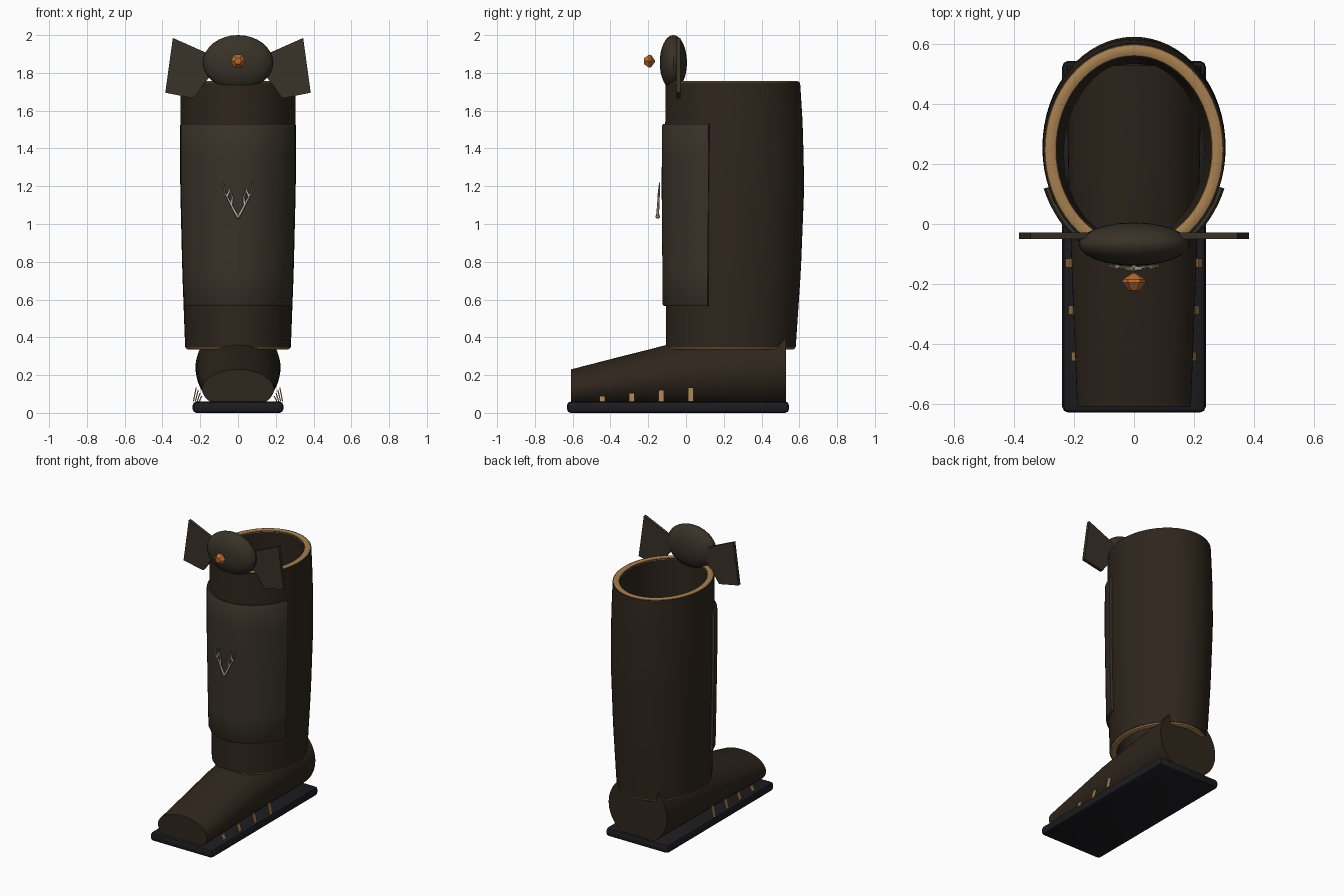
import bpy, bmesh, math
from mathutils import Vector

if "Cube" in bpy.data.objects:
    bpy.data.objects.remove(bpy.data.objects["Cube"])


def material(name, rgb):
    m = bpy.data.materials.new(name)
    m.diffuse_color = (*rgb, 1)
    m.use_nodes = True
    m.node_tree.nodes["Principled BSDF"].inputs["Base Color"].default_value = m.diffuse_color
    return m


LEATHER = material("leather", (0.028, 0.019, 0.012))
PLATE = material("plate", (0.04, 0.032, 0.021))
RUBBER = material("rubber", (0.012, 0.011, 0.014))
BRONZE = material("bronze", (0.38, 0.21, 0.08))
BONE = material("bone", (0.42, 0.38, 0.31))
AMBER = material("amber", (0.5, 0.15, 0.025))


def finish(name, bm, mat, smooth=True):
    bmesh.ops.recalc_face_normals(bm, faces=bm.faces)
    me = bpy.data.meshes.new(name)
    bm.to_mesh(me)
    bm.free()
    ob = bpy.data.objects.new(name, me)
    bpy.context.collection.objects.link(ob)
    me.materials.append(mat)
    if smooth:
        bpy.ops.object.select_all(action='DESELECT')
        ob.select_set(True)
        bpy.context.view_layer.objects.active = ob
        bpy.ops.object.shade_smooth_by_angle(angle=math.radians(35))
    return ob


def loft(rings, closed_ring=True, closed_path=False, caps=False):
    """Bridge a list of equal-length point rings."""
    bm = bmesh.new()
    vs = [[bm.verts.new(p) for p in r] for r in rings]
    n = len(vs[0])
    for i in range(len(vs) if closed_path else len(vs) - 1):
        a, b = vs[i], vs[(i + 1) % len(vs)]
        for j in range(n if closed_ring else n - 1):
            k = (j + 1) % n
            bm.faces.new((a[j], a[k], b[k], b[j]))
    if caps:
        bm.faces.new(vs[0])
        bm.faces.new(vs[-1])
    return bm


def shaft_dims(z):
    """Half width, half depth and centre y of the shaft at height z."""
    keys = [(0.35, 0.28, 0.343, 0.238), (0.75, 0.295, 0.358, 0.25),
            (1.2, 0.306, 0.369, 0.257), (1.53, 0.306, 0.364, 0.254), (1.75, 0.303, 0.356, 0.248)]
    z = min(max(z, 0.35), 1.75)
    for a, b in zip(keys, keys[1:]):
        if z <= b[0]:
            t = (z - a[0]) / (b[0] - a[0])
            return [p + (q - p) * t for p, q in zip(a[1:], b[1:])]


def shaft_point(z, ang, off=0.0):
    rx, ry, cy = shaft_dims(z)
    return Vector(((rx + off) * math.cos(ang), cy + (ry + off) * math.sin(ang), z))


TURN = [math.tau * i / 64 for i in range(64)]

# sole
bm = bmesh.new()
bmesh.ops.create_cube(bm, size=1)
for v in bm.verts:
    v.co = (v.co.x * 0.48, v.co.y * 1.175 - 0.0425, v.co.z * 0.06 + 0.03)
bmesh.ops.bevel(bm, geom=bm.edges[:], offset=0.02, segments=2, profile=0.5, affect='EDGES')
finish("sole", bm, RUBBER)

# foot: elliptical sections from toe to heel (y, half width, top z)
rings = []
for y, w, top in [(-0.61, 0.19, 0.23), (-0.35, 0.2, 0.297), (-0.1, 0.21, 0.36),
                  (0.2, 0.22, 0.41), (0.53, 0.225, 0.46)]:
    c, h = (top + 0.02) / 2, (top - 0.02) / 2
    rings.append([(w * math.cos(a), y, c + h * math.sin(a)) for a in TURN])
finish("foot", loft(rings, caps=True), LEATHER)

# stitches along both sides of the foot
for side in (-1, 1):
    for i, top in enumerate([0.09, 0.105, 0.12, 0.135]):
        y = -0.443 + 0.156 * i
        xt = 0.188 + 0.01 * i
        bm = loft([[(side * (x + d), y + s, z) for d, s in
                    [(0, -0.015), (0.006, -0.015), (0.006, 0.015), (0, 0.015)]]
                   for x, z in [(xt + 0.015, 0.06), (xt, top)]], caps=True)
        finish(f"stitch_{'right' if side > 0 else 'left'}_{i + 1}", bm, BRONZE, False)

# shaft: hollow tube, outer wall up, inner wall down
zs = [0.35 + 1.4 * i / 16 for i in range(17)]
rings = [[shaft_point(z, a) for a in TURN] for z in zs]
rings += [[shaft_point(z, a, -0.045) for a in TURN] for z in reversed(zs)]
finish("shaft", loft(rings, closed_path=True), LEATHER)

# bronze trim on both shaft openings
for name, z in (("top_trim", 1.745), ("bottom_trim", 0.347)):
    rings = []
    for a in TURN:
        rings.append([shaft_point(z, a, -0.024 + 0.022 * math.cos(t)) + Vector((0, 0, 0.013 * math.sin(t)))
                      for t in [math.tau * k / 10 for k in range(10)]])
    finish(name, loft(rings, closed_path=True), BRONZE)

# shin plate wrapped around the front
span = math.radians(69)
angs = [-math.pi / 2 + span * (i / 16 - 1) for i in range(33)]
rings = []
for a in angs:
    rings.append([shaft_point(0.565, a, -0.005), shaft_point(0.565, a, 0.01)]
                 + [shaft_point(z, a, 0.017) for z in (0.575, 0.75, 0.9, 1.05, 1.2, 1.35, 1.52)]
                 + [shaft_point(1.53, a, 0.01), shaft_point(1.53, a, -0.005)])
finish("shin_plate", loft(rings, caps=True), PLATE)

# crest dome above the front edge
bm = bmesh.new()
bmesh.ops.create_uvsphere(bm, u_segments=24, v_segments=16, radius=1)
for v in bm.verts:
    v.co = (v.co.x * 0.185, v.co.y * 0.072 - 0.067, v.co.z * 0.145 + 1.855)
finish("crest_dome", bm, PLATE)

# crest wings
outline = [(0.08, 1.86), (0.16, 1.92), (0.345, 1.985), (0.385, 1.695), (0.235, 1.665), (0.17, 1.755)]
outline[1] = (0.165, 1.905)
for side in (-1, 1):
    bm = loft([[(side * x, y, z) for x, z in outline] for y in (-0.05, -0.028)], caps=True)
    finish("crest_wing_right" if side > 0 else "crest_wing_left", bm, PLATE, False)

# faceted gem in front of the crest
rings = [[(r * math.cos(k * math.pi / 3), y, 1.862 + r * math.sin(k * math.pi / 3)) for k in range(6)]
         for y, r in [(-0.222, 0.018), (-0.196, 0.04), (-0.185, 0.038), (-0.163, 0.003)]]
finish("gem", loft(rings, caps=True), AMBER, False)


# antler emblem on the shin plate
def antler(name, side):
    cu = bpy.data.curves.new(name, 'CURVE')
    cu.dimensions = '3D'
    cu.bevel_depth = 0.008
    cu.bevel_resolution = 2
    cu.use_fill_caps = True
    branches = [
        [(0.0, 1.035), (0.025, 1.08), (0.045, 1.12), (0.068, 1.16), (0.078, 1.22)],
        [(0.036, 1.1), (0.03, 1.14), (0.042, 1.175)],
        [(0.06, 1.145), (0.045, 1.175), (0.05, 1.205)],
    ]
    for pts in branches:
        sp = cu.splines.new('POLY')
        sp.points.add(len(pts) - 1)
        for i, (p, (x, z)) in enumerate(zip(sp.points, pts)):
            p.co = (side * x, -0.151 + 0.06 * (z - 1.035), z, 1)
            p.radius = 1.0 - 0.6 * i / (len(pts) - 1)
    cu.materials.append(BONE)
    ob = bpy.data.objects.new(name, cu)
    bpy.context.collection.objects.link(ob)


antler("antler_right", 1)
antler("antler_left", -1)

# bead at the antler base
bm = bmesh.new()
bmesh.ops.create_uvsphere(bm, u_segments=12, v_segments=8, radius=0.012)
bmesh.ops.translate(bm, verts=bm.verts, vec=(0, -0.149, 1.04))
finish("antler_bead", bm, BRONZE)
